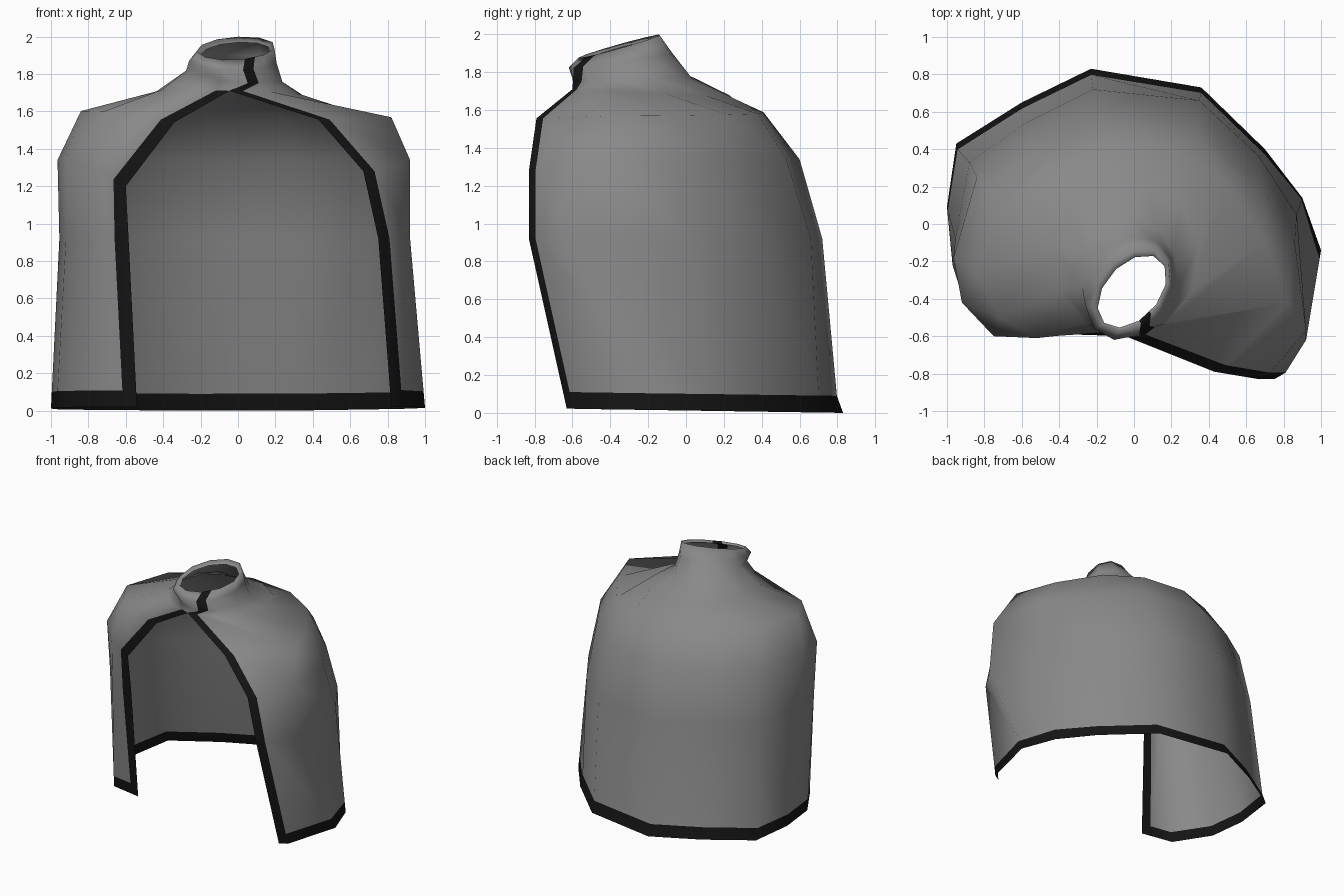
import bpy, bmesh, math
from mathutils import Vector

if "Cube" in bpy.data.objects:
    bpy.data.objects.remove(bpy.data.objects["Cube"])

# Cloth outlines, from the left front edge round the back to the right front edge
hem = [(-.54, -.55), (-.8, -.5), (-.97, -.22), (-1, .09), (-.95, .43), (-.6, .65),
       (-.23, .83), (.36, .73), (.7, .4), (.9, .14), (1, -.14), (.82, -.63)]
chest = [(-.585, -.58), (-.75, -.59), (-.92, -.38), (-.955, -.08), (-.88, .33), (-.58, .54),
         (-.22, .72), (.35, .66), (.67, .36), (.87, .05), (.92, -.62), (.75, -.83)]
shoulder = [(-.6, -.6), (-.75, -.6), (-.92, -.42), (-.965, -.18), (-.84, .25), (-.55, .44),
            (-.2, .6), (.33, .53), (.69, .18), (.86, -.1), (.92, -.57), (.67, -.83)]
upper = [(-.34, -.59), (-.52, -.61), (-.72, -.5), (-.84, -.27), (-.72, .1), (-.45, .3),
         (-.15, .41), (.22, .38), (.49, .22), (.7, -.1), (.82, -.42), (.43, -.79)]
N = len(hem)


def level(points, z, left_drop=0.0, right_drop=0.0, tilt=(0, 0)):
    """One cloth row; the two front edges may hang lower than the rest."""
    row = [Vector((x, y, z + tilt[0] * x + tilt[1] * y)) for x, y in points]
    row[0].z -= left_drop
    row[1].z -= left_drop * .4
    row[-1].z -= right_drop
    return row


def ring(cx, cy, rx, ry, z_front, z_back, seam, z_left=0.0, skew=0.0):
    """Neck ring, starting and ending at the front seam."""
    pts = []
    for i in range(N):
        a = math.radians(-90 + seam) - math.tau * i / (N - 1)
        ca, sa = math.cos(a), math.sin(a)
        z = z_front + (z_back - z_front) * (sa + 1) / 2 + z_left * max(0, -ca)
        pts.append(Vector((cx + rx * ca + skew * sa, cy + ry * sa + skew * ca, z)))
    return pts


def with_bands(row, turn=None, width=.075):
    """Insert the trim columns next to both front edges."""
    left = row[0] + (row[1] - row[0]).normalized() * width
    right = row[-1] + (turn or (row[-2] - row[-1]).normalized() * width)
    return [row[0], left] + row[1:-1] + [right, row[-1]]


bottom = level(hem, .0125, tilt=(0, -.015))
mid = level(chest, .92)
hem_top = [a.lerp(b, .098) for a, b in zip(bottom, mid)]
for p in hem_top:          # hem flares out a little at the back
    if p.y > .2:
        p.y -= .022
cloth = [bottom, hem_top, mid, level(shoulder, 1.34, .14, .06),
         level(upper, 1.585, .05, .02, (-.02, 0))]
neck = [ring(-.045, -.175, .395, .425, 1.71, 1.67, 0, .02),
        ring(-.02, -.29, .26, .32, 1.75, 1.77, 16, .06),
        ring(-.025, -.345, .235, .275, 1.82, 1.90, 20, .02, .03),
        ring(-.01, -.35, .205, .215, 1.875, 2.0, 24, 0, .04),
        ring(-.01, -.36, .18, .19, 1.86, 1.97, 24, 0, .04)]
rows = [with_bands(r, Vector((.06, .035, 0))) for r in cloth]
rows += [with_bands(r) for r in neck]

# Cloak sheet with dark trim on hem, front edges and collar closing
bm = bmesh.new()
grid = [[bm.verts.new(p) for p in r] for r in rows]
last = N  # index of the right-hand trim column
for r in range(len(grid) - 1):
    for c in range(N + 1):
        f = bm.faces.new((grid[r][c], grid[r + 1][c], grid[r + 1][c + 1], grid[r][c + 1]))
        f.smooth = True
        f.material_index = int(r == 0 or c == last or (c == 0 and r < 5))
mesh = bpy.data.meshes.new("cloak")
bm.to_mesh(mesh)
bm.free()

for name, shade in (("grey_cloth", .25), ("dark_trim", .007)):
    mat = bpy.data.materials.new(name)
    mat.diffuse_color = (shade, shade, shade, 1)
    mat.use_nodes = True
    mat.node_tree.nodes["Principled BSDF"].inputs["Base Color"].default_value = mat.diffuse_color
    mesh.materials.append(mat)
cloak = bpy.data.objects.new("cloak", mesh)
bpy.context.collection.objects.link(cloak)
